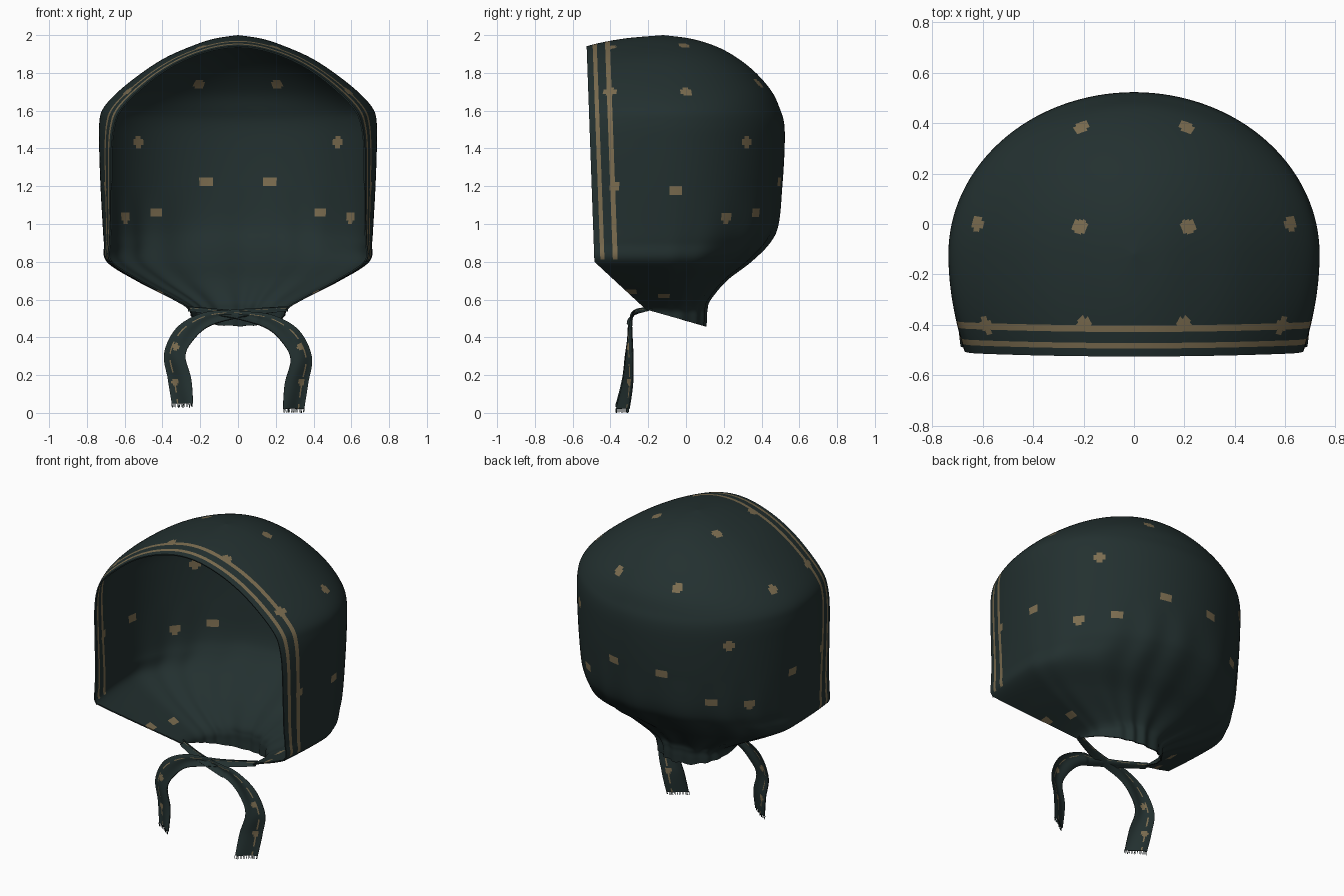
import bpy, bmesh, math, random
from mathutils import Vector

if "Cube" in bpy.data.objects:
    bpy.data.objects.remove(bpy.data.objects["Cube"])

random.seed(4)


def material(name, rgb):
    m = bpy.data.materials.new(name)
    m.diffuse_color = (*rgb, 1)
    m.use_nodes = True
    m.node_tree.nodes["Principled BSDF"].inputs["Base Color"].default_value = m.diffuse_color
    return m


MATS = [material("dark_teal_cloth", (0.0165, 0.0295, 0.029)),
        material("tan_print", (0.2, 0.152, 0.08))]


def smooth_rows(keys, steps):
    """Catmull-Rom through rows of numbers."""
    out = []
    for i in range(len(keys) - 1):
        a, b, c, d = (keys[max(0, min(len(keys) - 1, i + k))] for k in (-1, 0, 1, 2))
        for s in range(steps):
            t = s / steps
            out.append([0.5 * (2 * q + (r - p) * t + (2 * p - 5 * q + 4 * r - u) * t * t
                               + (3 * q - p - 3 * r + u) * t ** 3)
                        for p, q, r, u in zip(a, b, c, d)])
    return out + [list(keys[-1])]


def finish(bm, name, thickness):
    me = bpy.data.meshes.new(name)
    bm.to_mesh(me)
    bm.free()
    ob = bpy.data.objects.new(name, me)
    bpy.context.collection.objects.link(ob)
    for m in MATS:
        me.materials.append(m)
    bpy.ops.object.select_all(action='DESELECT')
    ob.select_set(True)
    bpy.context.view_layer.objects.active = ob
    if thickness:
        mod = ob.modifiers.new("cloth_thickness", 'SOLIDIFY')
        mod.thickness = thickness
        mod.offset = -1
        bpy.ops.object.modifier_apply(modifier=mod.name)
    bpy.ops.object.shade_smooth_by_angle(angle=math.radians(45))
    return ob


# Hood: horizontal sections (height, half width, back y, front reach)
SECTIONS = [(.42, .25, .10, .5), (.50, .25, .105, .6), (.55, .265, .108, .8),
            (.60, .345, .125, 1.0), (.70, .54, .21, 1.2), (.80, .695, .34, 1.5),
            (.90, .71, .44, 1.3), (1.0, .717, .487, 1.1), (1.2, .728, .51, 1.0),
            (1.4, .735, .522, .95), (1.53, .735, .52, .86), (1.61, .715, .497, .79),
            (1.7, .635, .455, .74), (1.8, .51, .37, .68), (1.88, .385, .27, .56),
            (1.94, .25, .16, .41), (1.98, .13, .03, .22), (2.0, .001, -.119, .001)]
YC, COLS = -.12, 240
bm = bmesh.new()
rings = []
for z, hw, back, front in smooth_rows(SECTIONS, 9):
    fold = .012 * max(0, min(1, (1.2 - z) / .45)) * min(1, hw / .4)
    ring = []
    for j in range(COLS):
        a = 2 * math.pi * j / COLS
        c, s = math.cos(a), math.sin(a)
        wave = math.sin(a * 17 + math.sin(a * 5)) * max(0, s)
        k = 1 + fold * wave / max(hw, .1)
        ring.append(bm.verts.new((hw * c * k, YC + s * k * ((back - YC) if s > 0 else front), z)))
    rings.append(ring)
for r0, r1 in zip(rings, rings[1:]):
    for j in range(COLS):
        n = (j + 1) % COLS
        bm.faces.new((r0[j], r0[n], r1[n], r1[j]))
bm.faces.new(rings[-1])


def cut(co, no, clear=True):
    bmesh.ops.bisect_plane(bm, geom=bm.verts[:] + bm.edges[:] + bm.faces[:],
                           plane_co=co, plane_no=no, clear_inner=clear)


# face opening, slanted chin edges, neck hem
TILT = .036
cut((0, -.485, .8), (0, 1, TILT))
cut((0, -.485, .8), (0, 1, 1.08))
cut((0, .1, .46), (0, .28, 1))

# trim stripes behind the face opening
STRIPES = [(.032, .054), (.098, .124)]
for band in STRIPES:
    for d in band:
        cut((0, -.485 + d, .8), (0, 1, TILT), False)

# scattered dots, mirrored left to right
DOTS = [(.22, -.01, 1.96), (.215, .385, 1.74), (.63, 0, 1.7), (.535, .33, 1.44),
        (.18, .5, 1.22), (.43, .37, 1.06), (.59, .2, 1.05), (.58, -.40, 1.7),
        (.2, -.395, 1.94), (.68, -.385, 1.2), (.72, -.06, 1.18),
        (.42, -.3, .64), (.38, -.11, .62)]
bm.verts.ensure_lookup_table()
centres = []
for d in DOTS:
    for sx in (-1, 1):
        p = Vector((d[0] * sx, d[1], d[2]))
        centres.append(min((v.co for v in bm.verts), key=lambda c: (c - p).length_squared).copy())
for f in bm.faces:
    c = f.calc_center_median()
    depth = c.y + .485 + TILT * (c.z - .8)
    stripe = c.z > .81 and any(a < depth < b for a, b in STRIPES)
    if stripe or any((c - p).length < .031 for p in centres):
        f.material_index = 1
finish(bm, "bonnet_hood", .008)

# Ties: centre x y z, then half-width vector x y z
TIE = [(.265, -.19, .55, 0, .012, .012), (.12, -.25, .54, 0, .015, .016),
       (-.02, -.28, .525, .005, .015, .022), (-.17, -.295, .495, .015, .012, .035),
       (-.28, -.305, .42, .042, .012, .034), (-.335, -.31, .31, .056, .02, .008),
       (-.31, -.315, .18, .062, .026, 0), (-.295, -.335, .05, .056, .033, 0)]
ACROSS = 16


def tie(name, side, drop):
    bm = bmesh.new()
    grid, bases = [], []
    rows = smooth_rows(TIE, 12)
    for i, (x, y, z, wx, wy, wz) in enumerate(rows):
        z -= drop * i / (len(rows) - 1)
        y -= .008 if side < 0 and z > .5 else 0
        row = []
        for j in range(ACROSS + 1):
            t = 2 * j / ACROSS - 1
            curl = .006 * math.sin(t * 3 + i * .08)
            row.append(bm.verts.new((side * (x - t * wx), y + t * wy + curl, z + t * wz)))
        grid.append(row)
    for i in range(len(grid) - 1):
        for j in range(ACROSS):
            q = (grid[i][j], grid[i][j + 1], grid[i + 1][j + 1], grid[i + 1][j])
            f = bm.faces.new(q if side > 0 else q[::-1])
            c = f.calc_center_median()
            dot = any(math.hypot(c.x + side * dx, c.z - dz) < .018
                      for dx, dz in ((.335, .165), (.33, .35)))
            if dot or (j == ACROSS - 5 and i % 9 < 6):
                f.material_index = 1
    bases = [(v.co.copy()) for v in grid[-1]]
    finish(bm, name, .006)

    # frayed threads along the tie end
    bm = bmesh.new()
    for p in bases:
        end = p + Vector((random.uniform(-.003, .003), 0, -random.uniform(.018, .024)))
        end.z = max(0, end.z)
        r = .0016
        tops = [bm.verts.new(p + Vector(o)) for o in ((-r, -r, 0), (r, -r, 0), (0, r, 0))]
        lows = [bm.verts.new(end + Vector(o)) for o in ((-r, -r, 0), (r, -r, 0), (0, r, 0))]
        for k in range(3):
            n = (k + 1) % 3
            bm.faces.new((tops[k], lows[k], lows[n], tops[n]))
    finish(bm, name + "_fringe", 0)


tie("left_tie", 1, 0)
tie("right_tie", -1, .028)
